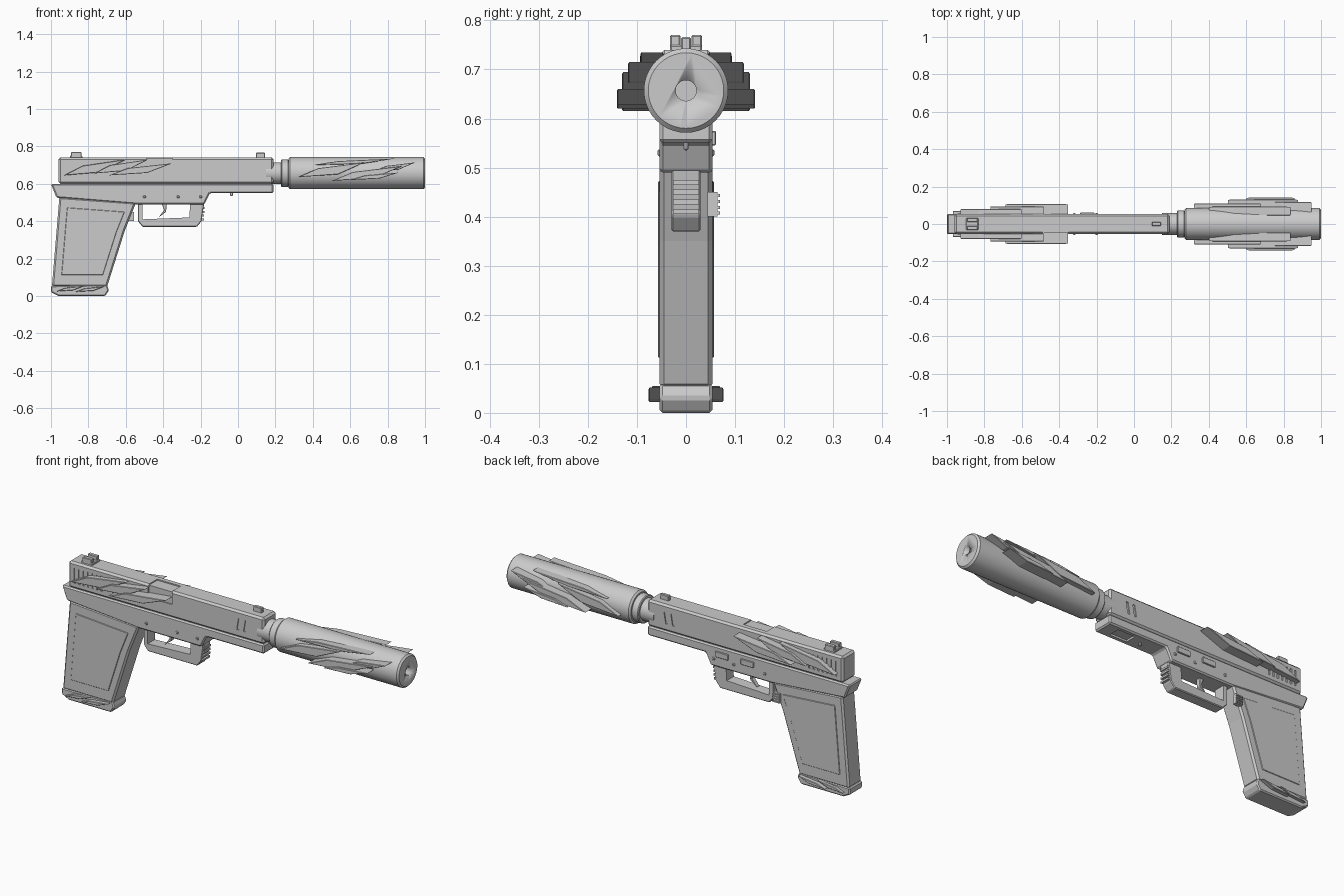
import bpy, bmesh, math
from mathutils import Matrix, Vector

if "Cube" in bpy.data.objects:
    bpy.data.objects.remove(bpy.data.objects["Cube"], do_unlink=True)

grey_colour = (.6, .6, .6, 1)
grey = bpy.data.materials.new("plain grey")
grey.use_nodes = True
grey.diffuse_color = grey_colour
grey.node_tree.nodes["Principled BSDF"].inputs["Base Color"].default_value = grey_colour

# Shared measures
half_width = .054
slide_bottom, slide_top = .6, .74
slide_back, slide_front = -.96, .19
slide_middle = (slide_bottom + slide_top) / 2
frame_bottom = .49
barrel_height = .657
sides = {"right": -1, "left": 1}


def finish(name, mesh_builder, bevel):
    bmesh.ops.recalc_face_normals(mesh_builder, faces=mesh_builder.faces[:])
    mesh = bpy.data.meshes.new(name)
    mesh_builder.to_mesh(mesh)
    mesh_builder.free()
    mesh.materials.append(grey)
    part = bpy.data.objects.new(name, mesh)
    bpy.context.collection.objects.link(part)
    if bevel:
        modifier = part.modifiers.new("edge bevel", "BEVEL")
        modifier.width = bevel
        modifier.segments = 1
        modifier.limit_method = "ANGLE"
    return part


def prism(name, profile, inner, outer, bevel=0):
    """Side profile in x and z, extruded across the model."""
    builder = bmesh.new()
    face = builder.faces.new([builder.verts.new((x, inner, z)) for x, z in profile])
    extruded = bmesh.ops.extrude_face_region(builder, geom=[face])["geom"]
    moved = [item for item in extruded if isinstance(item, bmesh.types.BMVert)]
    bmesh.ops.translate(builder, verts=moved, vec=(0, outer - inner, 0))
    return finish(name, builder, bevel)


def boxes(name, centres, size, bevel=0):
    """Equal boxes at several centres, joined in one object."""
    builder = bmesh.new()
    for centre in centres:
        placement = Matrix.Translation(centre) @ Matrix.Diagonal(Vector(size).to_4d())
        bmesh.ops.create_cube(builder, size=1, matrix=placement)
    return finish(name, builder, bevel)


def tube(name, back, front, radius, bevel=0):
    """Cylinder along the barrel axis."""
    builder = bmesh.new()
    placement = (Matrix.Translation(((back + front) / 2, 0, barrel_height))
                 @ Matrix.Rotation(math.pi / 2, 4, "Y"))
    bmesh.ops.create_cone(builder, cap_ends=True, segments=40, radius1=radius,
                          radius2=radius, depth=front - back, matrix=placement)
    part = finish(name, builder, bevel)
    bpy.ops.object.select_all(action="DESELECT")
    part.select_set(True)
    bpy.context.view_layer.objects.active = part
    bpy.ops.object.shade_smooth_by_angle(angle=math.radians(30))
    return part


def cut(target, cutter):
    cutter.hide_render = True
    cutter.hide_set(True)
    modifier = target.modifiers.new(cutter.name, "BOOLEAN")
    modifier.operation = "DIFFERENCE"
    modifier.solver = "EXACT"
    modifier.object = cutter


def shard(name, tail, length, rise, inner, outer):
    """Swept blade: low tail at the back, raised tip at the front, on both sides."""
    x, z = tail
    outline = [(x, z), (x + length * .3, z + rise * .6),
               (x + length, z + rise), (x + length * .6, z + rise * .2)]
    for word, side in sides.items():
        prism(f"{name}_{word}", outline, side * inner, side * outer, bevel=.002)


# Slide with rear serrations, slanted front grooves and ejection port
slide = boxes("slide", [((slide_back + slide_front) / 2, 0, slide_middle)],
              (slide_front - slide_back, half_width * 2, slide_top - slide_bottom), bevel=.01)
groove_depth = .01
cut(slide, boxes("serration_cutter",
                 [(slide_back + .04 + step * .026, side * half_width, slide_middle)
                  for step in range(7) for side in sides.values()],
                 (groove_depth, groove_depth, .08)))
for word, side in sides.items():
    for order, x in {"rear": .03, "front": .07}.items():
        low, high, lean, width = slide_middle - .03, slide_middle + .03, .01, .012
        outline = [(x, low), (x + width, low), (x + width + lean, high), (x + lean, high)]
        cut(slide, prism(f"{order}_groove_cutter_{word}", outline,
                         side * (half_width - groove_depth / 2), side * half_width * 1.1))
cut(slide, boxes("port_side_cutter", [(-.42, -half_width, slide_top - .03)], (.14, .012, .08)))
cut(slide, boxes("port_top_cutter", [(-.42, -.02, slide_top)], (.138, .08, .012)))

# Frame with a recess under its front
front_bottom = frame_bottom + .06
frame = prism("frame", [(-1, slide_bottom), (-.97, .525), (-.54, frame_bottom),
                        (-.18, frame_bottom), (-.15, front_bottom),
                        (slide_front, front_bottom), (slide_front, slide_bottom)],
              -half_width, half_width, bevel=.007)
cut(frame, boxes("recess_cutter", [(.07, 0, front_bottom)], (.1, .06, .02)))

# Grip with raised side panels, and its base
grip_outline = [(-.955, .53), (-.995, .05), (-.7, .05), (-.605, .35), (-.545, .5)]
prism("grip", grip_outline, -half_width, half_width, bevel=.009)
grip_centre = Vector((-.79, .3))
panel_outline = [grip_centre.lerp(Vector(corner), .75) for corner in grip_outline]
for word, side in sides.items():
    prism(f"grip_panel_{word}", panel_outline, side * .05, side * .057, bevel=.002)
prism("magazine_base", [(-1, .055), (-1, .02), (-.96, 0), (-.71, 0), (-.69, .03), (-.7, .06)],
      -half_width, half_width, bevel=.006)

# Trigger and guard
guard_width = .03
guard_top = frame_bottom + .01
guard = prism("trigger_guard", [(-.535, guard_top), (-.535, .4), (-.51, .37), (-.22, .37),
                                (-.195, .4), (-.18, guard_top)],
              -guard_width, guard_width, bevel=.004)
cut(guard, prism("guard_cutter", [(-.51, .6), (-.51, .41), (-.26, .42), (-.25, .6)],
                 -guard_width * 2, guard_width * 2))
boxes("guard_ribs", [(-.19 + step * .001, 0, .41 + step * .02) for step in range(4)],
      (.016, guard_width * 1.8, .01))
prism("trigger", [(-.41, guard_top), (-.395, .46), (-.425, .42), (-.385, .45), (-.38, guard_top)],
      -.012, .012, bevel=.002)

# Small controls and pins
release_x, release_z = -.575, .425
boxes("magazine_release", [(release_x, half_width, release_z)], (.04, .02, .05))
boxes("release_ridges", [(release_x, half_width + .01, release_z + step * .012)
                         for step in (-1.5, -.5, .5, 1.5)], (.04, .01, .006))
boxes("slide_levers", [(x, half_width, .56) for x in (-.4, -.25)], (.075, .014, .03), bevel=.002)
boxes("frame_pins", [(x, 0, .53) for x in (-.5, -.32, -.2)], (.014, .116, .014), bevel=.003)
boxes("under_hook", [(-.035, 0, front_bottom)], (.015, .01, .03), bevel=.003)

# Sights
boxes("rear_sight_base", [(-.865, 0, slide_top)], (.065, .066, .02), bevel=.003)
boxes("rear_sight_posts", [(-.865, side * .022, slide_top + .015) for side in sides.values()],
      (.055, .022, .03), bevel=.003)
boxes("front_sight", [(.12, 0, slide_top + .01)], (.05, .02, .032), bevel=.003)

# Barrel neck, collar and long round suppressor with a bore
suppressor_back = .27
collar_back = suppressor_back - .04
tube("barrel_neck", slide_front - .04, collar_back, .058)
tube("collar", collar_back, suppressor_back, .073, bevel=.004)
suppressor = tube("suppressor", suppressor_back, 1, .086, bevel=.009)
cut(suppressor, tube("bore_cutter", .9, 1.1, .021))

# Swept shards layered along the slide, suppressor and base
slide_inner, tube_inner = .045, .06
shard("slide_shard_rear", (-.93, .645), .33, .085, slide_inner, .08)
shard("slide_shard_middle", (-.77, .655), .29, .075, slide_inner, .094)
shard("slide_shard_front", (-.69, .645), .34, .065, slide_inner, .106)
shard("suppressor_shard_rear", (.32, .635), .36, .08, tube_inner, .11)
shard("suppressor_shard_top", (.4, .7), .44, .035, slide_inner, .093)
shard("suppressor_shard_low", (.5, .615), .38, .08, tube_inner, .13)
shard("suppressor_shard_outer", (.6, .62), .26, .04, tube_inner, .141)
shard("suppressor_shard_front", (.72, .665), .23, .05, tube_inner, .118)
shard("base_shard_rear", (-.97, .025), .15, .03, slide_inner, .07)
shard("base_shard_front", (-.87, .022), .16, .03, slide_inner, .076)
